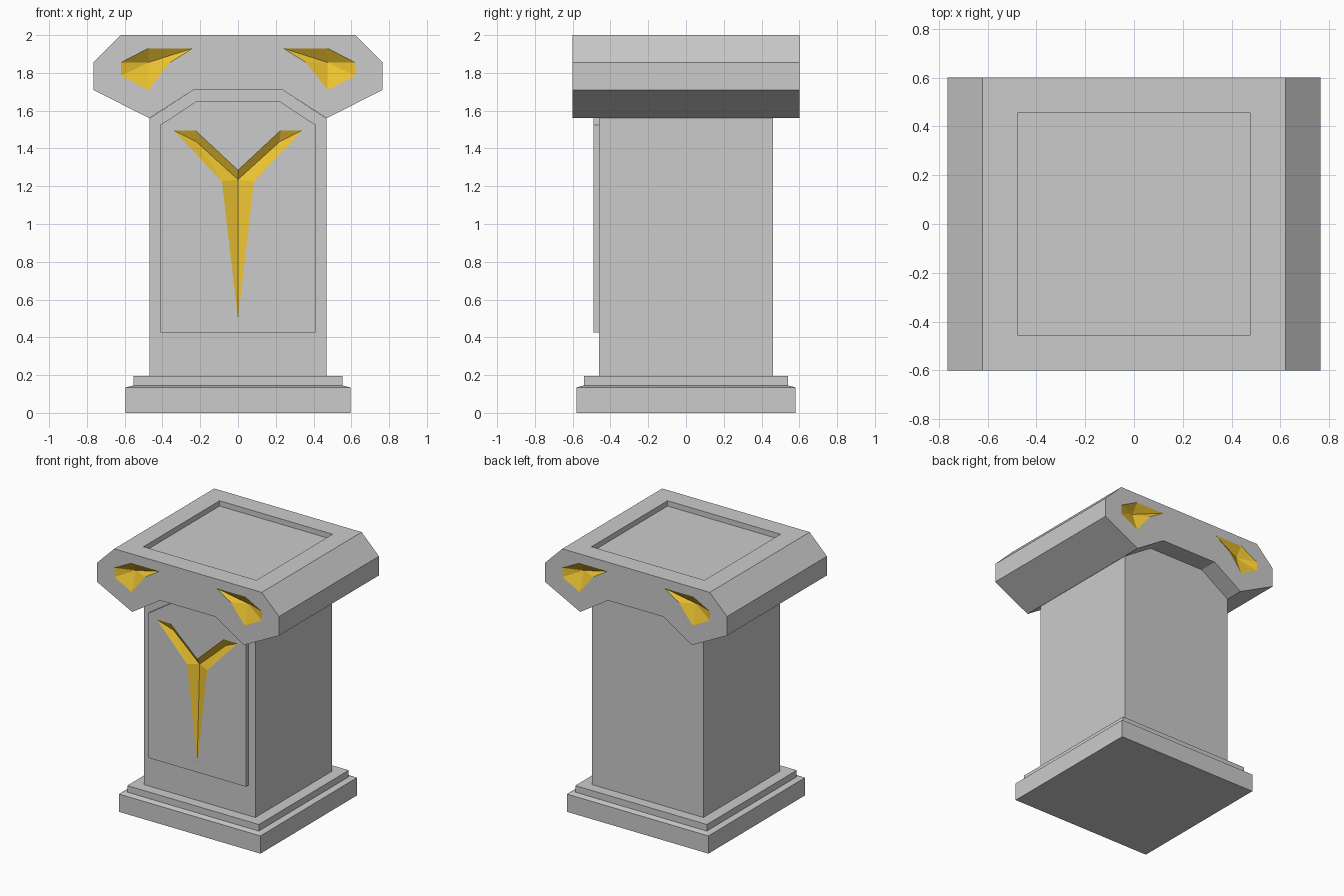
import bpy, bmesh

if "Cube" in bpy.data.objects:
    bpy.data.objects.remove(bpy.data.objects["Cube"])

gold = bpy.data.materials.new("gold")
gold.diffuse_color = (0.85, 0.55, 0.03, 1)
gold.use_nodes = True
gold.node_tree.nodes["Principled BSDF"].inputs["Base Color"].default_value = gold.diffuse_color


def finish(bm, name, carved=False):
    bmesh.ops.recalc_face_normals(bm, faces=bm.faces)
    me = bpy.data.meshes.new(name)
    bm.to_mesh(me)
    bm.free()
    if carved:                      # slot 0 plain stone, slot 1 gold
        me.materials.append(None)
        me.materials.append(gold)
    ob = bpy.data.objects.new(name, me)
    bpy.context.collection.objects.link(ob)
    return ob


def ring(bm, pts, y):
    return [bm.verts.new((x, y, z)) for x, z in pts]


def rect(bm, hx, hy, z):
    return [bm.verts.new((x, y, z)) for x, y in ((-hx, -hy), (hx, -hy), (hx, hy), (-hx, hy))]


def bridge(bm, a, b, skip=()):
    n = len(a)
    for i in range(n):
        if i not in skip:
            j = (i + 1) % n
            bm.faces.new((a[i], a[j], b[j], b[i]))


def fill(bm, loops, normal):
    """Flat face bounded by the first loop, with the other loops as holes."""
    edges = []
    for lp in loops:
        for a, b in zip(lp, lp[1:] + lp[:1]):
            edges.append(bm.edges.get((a, b)) or bm.edges.new((a, b)))
    bmesh.ops.triangle_fill(bm, use_beauty=True, edges=edges, normal=normal)


def pit(bm, verts, faces):
    for f in faces:
        bm.faces.new([verts[i] for i in f]).material_index = 1


def mirror(pts):
    return pts + [(-x, z) for x, z in reversed(pts)]


# Stepped plinth
bm = bmesh.new()
rings = [rect(bm, *r) for r in ((0.595, 0.58, 0), (0.595, 0.58, 0.135),
                                (0.553, 0.54, 0.145), (0.553, 0.54, 0.195))]
for a, b in zip(rings, rings[1:]):
    bridge(bm, a, b)
bm.faces.new(rings[0])
bm.faces.new(rings[-1])
finish(bm, "plinth")

# Pillar shaft with chamfered top
bm = bmesh.new()
shaft = mirror([(0.468, 0.195), (0.468, 1.56), (0.235, 1.71)])
a, b = ring(bm, shaft, -0.46), ring(bm, shaft, 0.46)
bridge(bm, a, b)
bm.faces.new(a)
bm.faces.new(b)
finish(bm, "shaft")

# Raised front panel with carved three-armed groove
bm = bmesh.new()
panel = mirror([(0.41, 0.425), (0.41, 1.525), (0.22, 1.65)])
a, b = ring(bm, panel, -0.49), ring(bm, panel, -0.46)
bridge(bm, a, b)
bm.faces.new(b)
groove = ring(bm, [(-0.34, 1.495), (-0.225, 1.495), (0, 1.285), (0.225, 1.495),
                   (0.34, 1.495), (0.085, 1.225), (0, 0.495), (-0.085, 1.225)], -0.49)
deep = ring(bm, [(0, 1.235), (-0.22, 1.435), (0.22, 1.435)], -0.461)
fill(bm, [a, groove], (0, -1, 0))
pit(bm, groove + deep, [(0, 1, 9), (1, 2, 8, 9), (2, 3, 10, 8), (3, 4, 10), (4, 5, 10),
                        (5, 8, 10), (5, 6, 8), (6, 7, 8), (7, 9, 8), (7, 0, 9)])
finish(bm, "front_panel", True)

# Cap: faceted slab with arched underside, sunken top, carved ends
bm = bmesh.new()
cap = mirror([(0.235, 1.71), (0.47, 1.56), (0.765, 1.71), (0.765, 1.855), (0.62, 2.0)])
eye = [(0.62, 1.855), (0.475, 1.93), (0.24, 1.93), (0.36, 1.855), (0.475, 1.71), (0.62, 1.785)]
a, b = ring(bm, cap, -0.6), ring(bm, cap, 0.6)
bridge(bm, a, b, skip=(4,))
for loop, s in ((a, -1), (b, 1)):
    eyes = []
    for m in (-1, 1):
        hole = ring(bm, [(m * x, z) for x, z in eye], s * 0.6)
        centre = ring(bm, [(m * 0.475, 1.855)], s * 0.55)
        pit(bm, hole + centre, [(i, (i + 1) % 6, 6) for i in range(6)])
        eyes.append(hole)
    fill(bm, [loop] + eyes, (0, s, 0))
rim = rect(bm, 0.475, 0.457, 2.0)
floor = rect(bm, 0.475, 0.457, 1.96)
bridge(bm, [a[5], a[4], b[4], b[5]], rim)
bridge(bm, rim, floor)
bm.faces.new(floor)
finish(bm, "cap", True)
